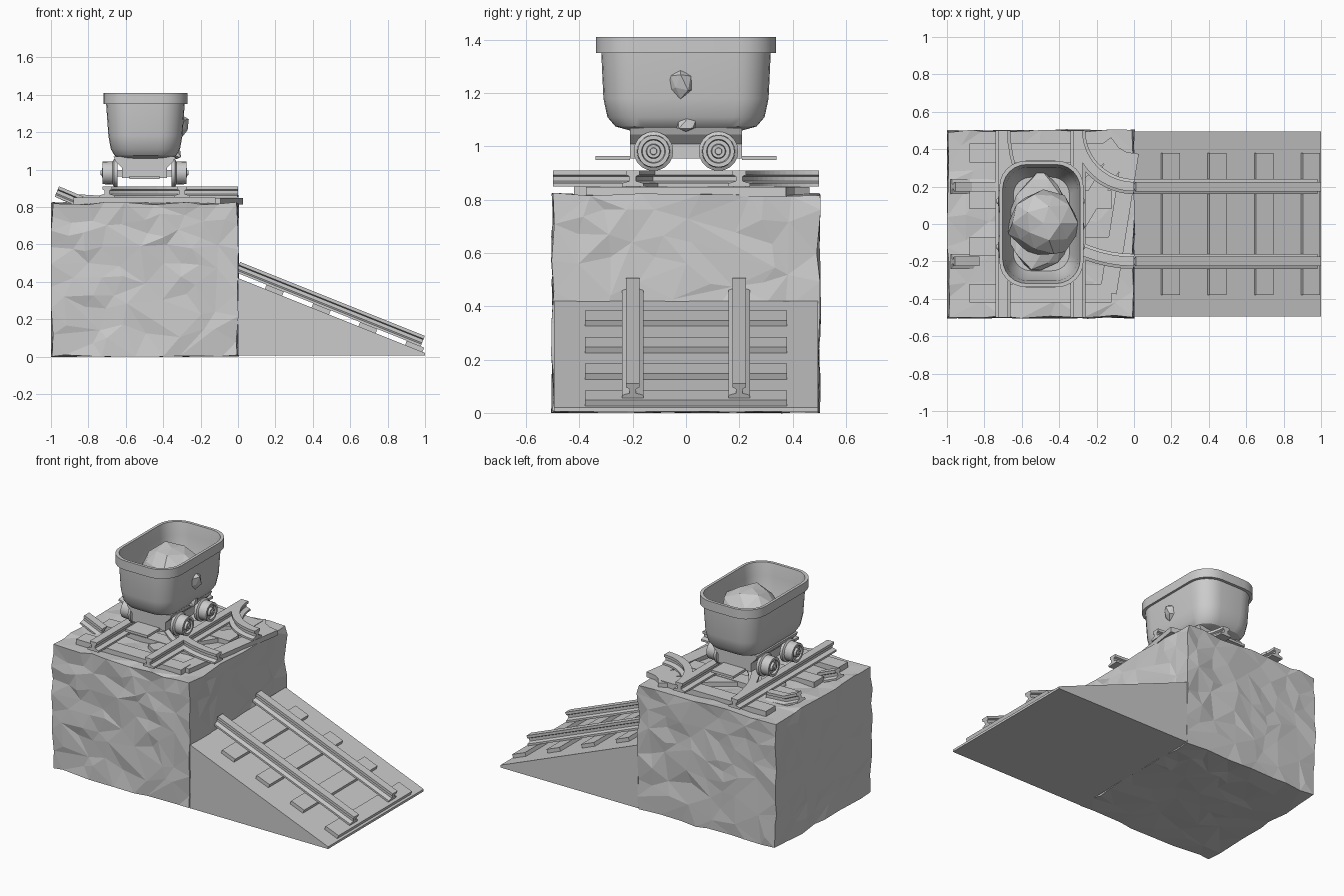
import bpy, bmesh, math, random
from mathutils import Vector, Matrix

random.seed(7)
if "Cube" in bpy.data.objects:
    bpy.data.objects.remove(bpy.data.objects["Cube"])

GREY = (0.6, 0.6, 0.6, 1)
stone = bpy.data.materials.new("plain_grey")
stone.use_nodes = True
stone.diffuse_color = GREY
stone.node_tree.nodes["Principled BSDF"].inputs["Base Color"].default_value = GREY


def finish(name, bm, smooth=False):
    bmesh.ops.recalc_face_normals(bm, faces=bm.faces)
    mesh = bpy.data.meshes.new(name)
    bm.to_mesh(mesh)
    bm.free()
    mesh.materials.append(stone)
    obj = bpy.data.objects.new(name, mesh)
    bpy.context.collection.objects.link(obj)
    if smooth:
        bpy.ops.object.select_all(action='DESELECT')
        obj.select_set(True)
        bpy.context.view_layer.objects.active = obj
        bpy.ops.object.shade_smooth_by_angle(angle=math.radians(30))
    return obj


def box(name, centre, size, axis='Z', angle=0):
    bm = bmesh.new()
    m = Matrix.Translation(centre) @ Matrix.Rotation(angle, 4, axis) @ Matrix.Diagonal((*size, 1))
    bmesh.ops.create_cube(bm, size=1, matrix=m)
    return finish(name, bm)


def skin(name, rings, smooth=False):
    """Join equal-length closed rings of points and cap both ends."""
    bm = bmesh.new()
    loops = [[bm.verts.new(p) for p in ring] for ring in rings]
    n = len(loops[0])
    for a, b in zip(loops, loops[1:]):
        for i in range(n):
            bm.faces.new((a[i], a[(i + 1) % n], b[(i + 1) % n], b[i]))
    bm.faces.new(loops[0])
    bm.faces.new(loops[-1])
    return finish(name, bm, smooth)


# Rail cross-section: foot, web and head
HALF = [(0.04, 0), (0.04, 0.012), (0.013, 0.02), (0.013, 0.038), (0.025, 0.043), (0.025, 0.06)]
RAIL = HALF + [(-s, h) for s, h in reversed(HALF)]


def rail(name, path):
    path = [Vector(p) for p in path]
    rings = []
    for i, p in enumerate(path):
        t = (path[min(i + 1, len(path) - 1)] - path[max(i - 1, 0)]).normalized()
        side = t.cross(Vector((0, 0, 1))).normalized()
        up = side.cross(t)
        rings.append([p + side * s + up * h for s, h in RAIL])
    return skin(name, rings)


def rock(name, centre, scale, rough, level=2):
    bm = bmesh.new()
    bmesh.ops.create_icosphere(bm, subdivisions=level, radius=1)
    for v in bm.verts:
        v.co *= 1 + random.uniform(-rough, rough)
        v.co = Vector(centre) + v.co * Vector(scale)
    return finish(name, bm)


# Rough rock block
bm = bmesh.new()
bmesh.ops.create_cube(bm, size=1)
bmesh.ops.subdivide_edges(bm, edges=bm.edges[:], cuts=9, use_grid_fill=True)
for v in bm.verts:
    for k in range(3):
        on_face = abs(v.co[k]) > 0.49
        v.co[k] += random.uniform(-0.012, 0.006) * v.co[k] * 2 if on_face else random.uniform(-0.03, 0.03)
    v.co = Vector((v.co.x - 0.5, v.co.y, max(0, (v.co.z + 0.5) * 0.822)))
    v.co.x = min(0.006, max(-1, v.co.x))
bmesh.ops.triangulate(bm, faces=bm.faces)
block = finish("rock_block", bm)
dec = block.modifiers.new("facets", 'DECIMATE')
dec.ratio = 0.6

# Ramp wedge with sleepers and two rails
outline = [(0, 0.005), (1, 0.005), (1, 0.02), (0, 0.42)]
skin("ramp", [[(x, y, z) for x, z in outline] for y in (-0.495, 0.495)])
slope = math.atan(0.4)
normal = Vector((math.sin(slope), 0, math.cos(slope)))
for i in range(4):
    x = 0.19 + 0.25 * i
    spot = Vector((x, 0, 0.42 - 0.4 * x)) + normal * 0.011
    box(f"ramp_sleeper_{i}", spot, (0.1, 0.76, 0.026), 'Y', slope)
for label, y in (("left", 0.2), ("right", -0.2)):
    ends = [Vector((x, y, 0.42 - 0.4 * x)) + normal * 0.024 for x in (-0.02, 0.968)]
    rail(f"ramp_rail_{label}", ends)

# Straight track across the top
TOP, BED = 0.818, 0.85
MID = -0.5
for label, x in (("left", -0.3), ("right", -0.7)):
    rail(f"straight_rail_{label}", [(x, -0.5, BED), (x, 0.5, BED)])
for i in range(4):
    box(f"straight_sleeper_{i}", (MID, -0.37 + 0.25 * i, 0.832), (0.76, 0.1, 0.036))

# Curved track joining the ramp
for label, radius in (("inner", 0.3), ("outer", 0.7)):
    arc = [math.radians(270 - 84 * i / 16) for i in range(17)]
    rail(f"curved_rail_{label}",
         [(radius * math.cos(a), 0.5 + radius * math.sin(a), BED) for a in arc])
for i, deg in enumerate((261, 239, 217)):
    a = math.radians(deg)
    box(f"curved_sleeper_{i}", (0.5 * math.cos(a), 0.5 + 0.5 * math.sin(a), 0.83),
        (0.76, 0.09, 0.034), 'Z', a)

# Broken, bent-up rail stubs
rail("broken_rail_right", [(-0.98, -0.2, 0.855), (-0.92, -0.2, 0.83), (-0.85, -0.2, 0.8)])
rail("broken_rail_left", [(-0.98, 0.2, 0.855), (-0.88, 0.2, 0.81), (-0.73, 0.2, 0.8)])


# Cart tub: rounded rectangle rings from the base, over the rim and down inside
def rounded(hx, hy, z, steps=6):
    r = hx * 0.62
    pts = []
    for q, (sx, sy) in enumerate(((1, 1), (-1, 1), (-1, -1), (1, -1))):
        for k in range(steps + 1):
            a = math.pi / 2 * (q + k / steps)
            pts.append((MID + 0.005 + sx * (hx - r) + r * math.cos(a),
                        sy * (hy - r) + r * math.sin(a), z))
    return pts


tub = [(0.14, 0.21, 1.06), (0.165, 0.265, 1.075), (0.185, 0.295, 1.11), (0.198, 0.31, 1.18),
       (0.21, 0.318, 1.35), (0.225, 0.337, 1.35), (0.225, 0.337, 1.41), (0.207, 0.318, 1.41),
       (0.195, 0.303, 1.33), (0.18, 0.29, 1.18), (0.15, 0.25, 1.1)]
skin("cart_tub", [rounded(*row) for row in tub], True)

# Ore load, with lumps breaking through the wall
rock("ore_bed", (MID, 0, 1.13), (0.165, 0.27, 0.07), 0.12)
rock("ore_heap", (-0.485, 0.005, 1.225), (0.19, 0.18, 0.185), 0.1)
rock("ore_lump_side", (-0.295, -0.02, 1.24), (0.03, 0.045, 0.055), 0.25, 1)
rock("ore_lump_low", (-0.33, 0, 1.085), (0.03, 0.045, 0.035), 0.25, 1)

# Undercarriage
frame = [(0.165, 0.21, 1.07), (0.155, 0.21, 1.045), (0.12, 0.21, 1.01), (0.12, 0.21, 0.955)]
skin("chassis", [[(MID + sx * hx, sy * hy, z) for sx, sy in ((1, 1), (-1, 1), (-1, -1), (1, -1))]
                 for hx, hy, z in frame])
for label, s in (("back", 1), ("front", -1)):
    box(f"{label}_buffer", (MID, s * 0.275, 0.957), (0.16, 0.13, 0.016))


# Wheels: lathed flange, tread, dished face and hub
WHEEL = [(0.145, 0.03), (0.145, 0.074), (0.163, 0.074), (0.17, 0.062), (0.225, 0.06),
         (0.225, 0.045), (0.21, 0.042), (0.21, 0.028), (0.228, 0.025), (0.228, 0.014), (0.235, 0.012)]
for end, y in (("back", 0.122), ("front", -0.122)):
    box(f"{end}_axle", (MID, y, 0.98), (0.36, 0.035, 0.035))
    for side, s in (("left", 1), ("right", -1)):
        rings = [[(MID + s * d, y + r * math.cos(k * math.tau / 20), 0.982 + r * math.sin(k * math.tau / 20))
                  for k in range(20)] for d, r in WHEEL]
        skin(f"{end}_wheel_{side}", rings, True)
